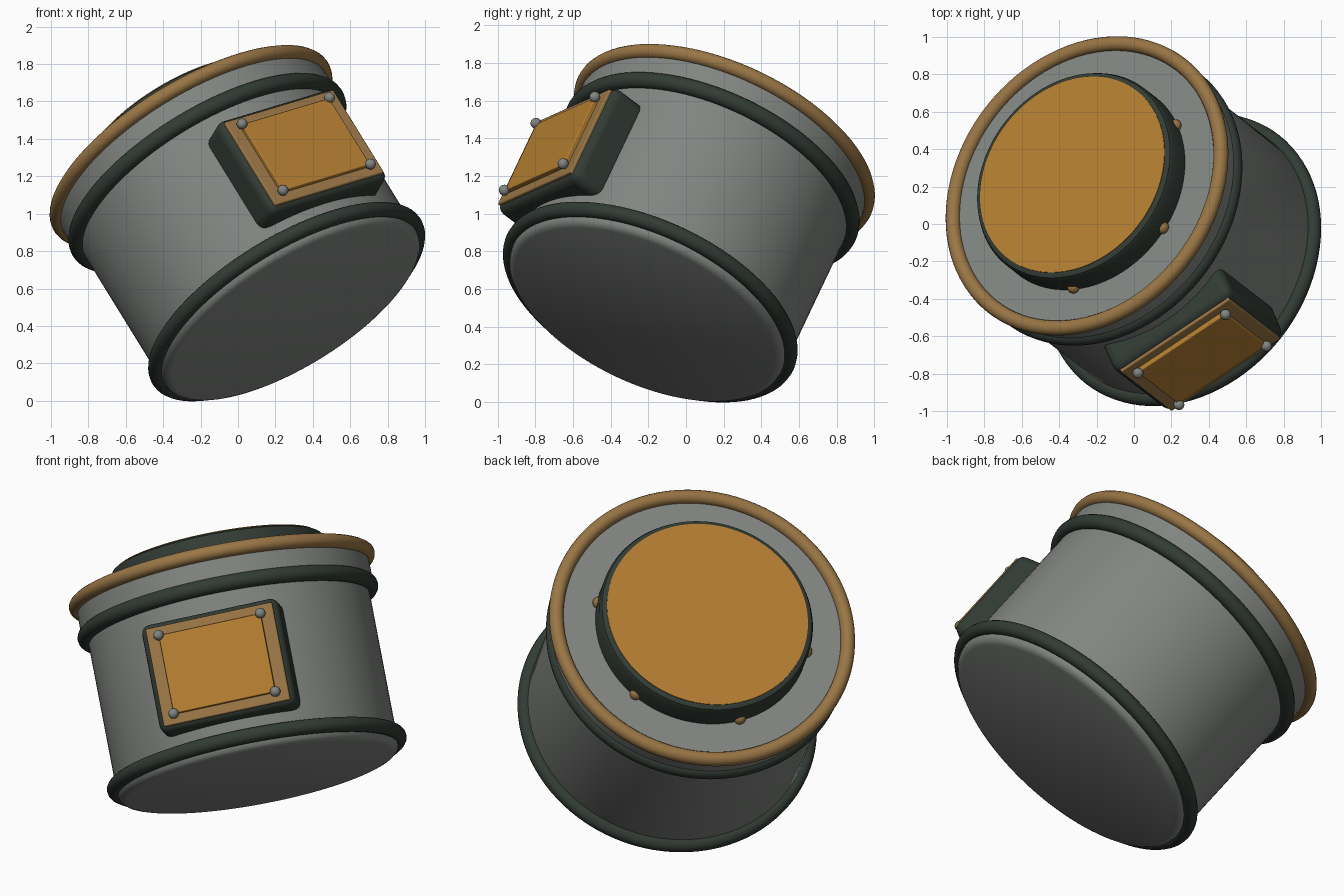
import bpy, bmesh, math
from mathutils import Matrix, Vector

if "Cube" in bpy.data.objects:
    bpy.data.objects.remove(bpy.data.objects["Cube"], do_unlink=True)


def material(name, rgb):
    m = bpy.data.materials.new(name)
    m.use_nodes = True
    m.diffuse_color = (*rgb, 1)
    m.node_tree.nodes["Principled BSDF"].inputs["Base Color"].default_value = (*rgb, 1)
    return m


GREY = material("grey metal", (0.22, 0.235, 0.22))
DARK = material("dark green rubber", (0.032, 0.044, 0.035))
BRASS = material("brass", (0.32, 0.18, 0.06))
AMBER = material("amber", (0.45, 0.205, 0.03))

# Tilted frame of the drum: local Z is its axis, local -Y faces the panel
axis = Vector((-0.487, 0.375, 0.789)).normalized()
side = Vector((0.802, 0.543, 0.25))
side = (side - axis * side.dot(axis)).normalized()
TILT = Matrix((side, axis.cross(side), axis)).transposed().to_4x4()
TILT.translation = (0.26, -0.19, 0.53)


def finish(bm, name, mat, place=Matrix(), bevel=0):
    bmesh.ops.recalc_face_normals(bm, faces=bm.faces)
    mesh = bpy.data.meshes.new(name)
    bm.to_mesh(mesh)
    bm.free()
    mesh.materials.append(mat)
    ob = bpy.data.objects.new(name, mesh)
    bpy.context.collection.objects.link(ob)
    ob.matrix_world = TILT @ place
    if bevel:
        mod = ob.modifiers.new("rounded edges", "BEVEL")
        mod.width, mod.segments = bevel, 4
    bpy.ops.object.select_all(action="DESELECT")
    ob.select_set(True)
    bpy.context.view_layer.objects.active = ob
    bpy.ops.object.shade_smooth_by_angle(angle=math.radians(35))
    return ob


def lathe(name, mat, profile, closed=False, steps=96):
    """Spin (radius, height) points about the drum axis."""
    bm = bmesh.new()
    verts = [bm.verts.new((r, 0, h)) for r, h in profile]
    edges = [bm.edges.new(p) for p in zip(verts, verts[1:])]
    if closed:
        edges.append(bm.edges.new((verts[-1], verts[0])))
    bmesh.ops.spin(bm, geom=verts + edges, cent=(0, 0, 0), axis=(0, 0, 1),
                   angle=math.tau, steps=steps, use_duplicate=False)
    bmesh.ops.remove_doubles(bm, verts=bm.verts, dist=0.0005)
    return finish(bm, name, mat)


def ring(name, mat, radius, tube, height, n=16):
    pts = [(radius + tube * math.cos(i * math.tau / n),
            height + tube * math.sin(i * math.tau / n)) for i in range(n)]
    return lathe(name, mat, pts, closed=True)


def box(name, mat, size, centre, bevel):
    bm = bmesh.new()
    bmesh.ops.create_cube(bm, size=1)
    bmesh.ops.scale(bm, vec=size, verts=bm.verts)
    return finish(bm, name, mat, Matrix.Translation(centre), bevel)


def ball(name, mat, radius, centre):
    bm = bmesh.new()
    bmesh.ops.create_uvsphere(bm, u_segments=16, v_segments=10, radius=radius)
    return finish(bm, name, mat, Matrix.Translation(centre))


# Drum body with rounded base and a slightly wider collar
TOP = 1.05
lathe("drum_body", GREY, [(0, -0.08), (0.745, -0.08), (0.765, -0.073), (0.782, -0.058),
                          (0.79, -0.03), (0.79, 0.86), (0.82, 0.86), (0.82, TOP), (0, TOP)])

# Rings around the drum
ring("base_ring", DARK, 0.80, 0.042, 0)
ring("collar_ring", DARK, 0.80, 0.045, 0.87)
ring("top_rim", BRASS, 0.82, 0.04, TOP)

# Raised cap with its amber face
CAP = 1.21
lathe("top_cap", DARK, [(0, TOP - 0.02), (0.60, TOP - 0.02), (0.60, CAP - 0.035),
                        (0.59, CAP - 0.012), (0.565, CAP), (0, CAP)])
lathe("cap_face", AMBER, [(0, CAP - 0.01), (0.565, CAP - 0.01), (0.565, CAP + 0.004), (0, CAP + 0.004)])

# Rivets around the cap
for i in range(6):
    a = i * math.tau / 6
    ball(f"cap_rivet_{i + 1}", BRASS, 0.035, (0.59 * math.cos(a), 0.59 * math.sin(a), TOP + 0.01))

# Front panel: rounded housing, brass frame, amber plate and corner bolts
MID = 0.413
box("panel_housing", DARK, (0.78, 0.23, 0.62), (0, -0.76, MID), 0.05)
box("panel_frame", BRASS, (0.72, 0.03, 0.56), (0, -0.872, MID), 0.008)
box("panel_plate", AMBER, (0.58, 0.05, 0.45), (0, -0.888, MID), 0.006)
for sx in (-1, 1):
    for sz in (-1, 1):
        ball(f"panel_bolt_{'left' if sx > 0 else 'right'}_{'upper' if sz > 0 else 'lower'}",
             GREY, 0.029, (sx * 0.29, -0.915, MID + sz * 0.225))
